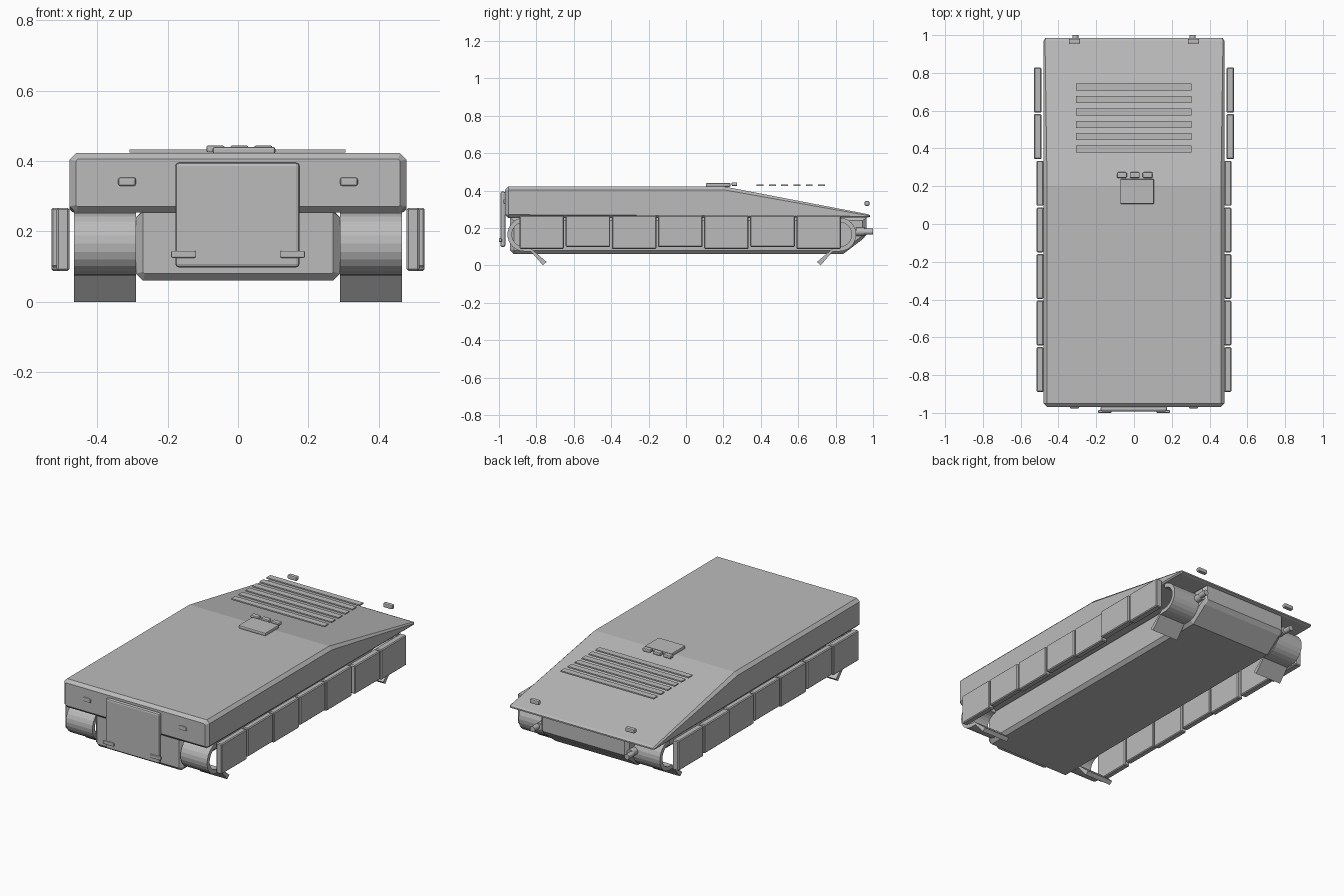
import bpy, bmesh, math
from mathutils import Vector

if "Cube" in bpy.data.objects:
    bpy.data.objects.remove(bpy.data.objects["Cube"])

grey = bpy.data.materials.new("hull_grey")
grey.diffuse_color = (0.5, 0.5, 0.5, 1)
grey.use_nodes = True
grey.node_tree.nodes["Principled BSDF"].inputs["Base Color"].default_value = grey.diffuse_color


def finish(name, bm):
    bmesh.ops.recalc_face_normals(bm, faces=bm.faces[:])
    mesh = bpy.data.meshes.new(name)
    bm.to_mesh(mesh)
    bm.free()
    mesh.materials.append(grey)
    obj = bpy.data.objects.new(name, mesh)
    bpy.context.collection.objects.link(obj)
    return obj


def box(name, x0, x1, y0, y1, z0, z1, bevel=0.0, segments=2):
    bm = bmesh.new()
    bmesh.ops.create_cube(bm, size=1)
    for v in bm.verts:
        v.co = Vector((x0 + (v.co.x + .5) * (x1 - x0),
                       y0 + (v.co.y + .5) * (y1 - y0),
                       z0 + (v.co.z + .5) * (z1 - z0)))
    if bevel:
        bmesh.ops.bevel(bm, geom=bm.edges[:], offset=bevel, segments=segments,
                        profile=.5, affect='EDGES')
    return finish(name, bm)


def chamfered_hull(name, stations):
    """Convex body through octagonal sections: y, half width, bottom, top, chamfer."""
    bm = bmesh.new()
    for y, w, b, t, c in stations:
        for s in (-1, 1):
            for x, z in ((w - c, b), (w, b + c), (w, t - c), (w - c, t)):
                bm.verts.new((s * x, y, z))
    res = bmesh.ops.convex_hull(bm, input=bm.verts[:])
    bmesh.ops.delete(bm, geom=[v for v in bm.verts if not v.link_faces], context='VERTS')
    bmesh.ops.dissolve_limit(bm, angle_limit=math.radians(1),
                             verts=bm.verts[:], edges=bm.edges[:])
    return finish(name, bm)


def track_band(name, side, end, cy):
    """Curved band around one end of a track, finishing in a kinked flap."""
    cz, r, thick = .165, .09, .024
    pairs = []
    for i in range(13):
        a = math.pi / 2 - math.pi * i / 12
        pairs.append([(q * math.cos(a), cz + q * math.sin(a)) for q in (r, r - thick)])
    pairs.append([(-.035, .075), (-.025, .099)])
    pairs.append([(-.10, 0.0), (-.12, .018)])
    bm = bmesh.new()
    rings = []
    for outer, inner in pairs:
        ring = []
        for x, (y, z) in ((.29, outer), (.465, outer), (.465, inner), (.29, inner)):
            ring.append(bm.verts.new((side * x, cy + end * y, z)))
        rings.append(ring)
    for a, b in zip(rings, rings[1:]):
        for k in range(4):
            bm.faces.new((a[k], a[(k + 1) % 4], b[(k + 1) % 4], b[k]))
    bm.faces.new(rings[0])
    bm.faces.new(rings[-1])
    return finish(name, bm)


def rod(name, x, y0, y1, z, r):
    bpy.ops.mesh.primitive_cylinder_add(vertices=16, radius=r, depth=y1 - y0,
                                        location=(x, (y0 + y1) / 2, z),
                                        rotation=(math.pi / 2, 0, 0))
    obj = bpy.context.object
    obj.name = name
    obj.data.materials.append(grey)
    bpy.ops.object.shade_smooth_by_angle()


# Upper body with sloping deck
chamfered_hull("upper_hull", [
    (-.968, .460, .270, .405, .005),
    (-.950, .478, .253, .422, .018),
    (.200, .478, .253, .422, .018),
    (.970, .478, .255, .274, .007),
    (.985, .470, .260, .268, .003)])

# Lower tub between the tracks
chamfered_hull("lower_hull", [
    (-.940, .270, .080, .260, .005),
    (-.920, .290, .060, .260, .020),
    (.840, .290, .060, .260, .020),
    (.945, .290, .140, .260, .020),
    (.965, .270, .165, .260, .005)])

# Track ends
for side in (-1, 1):
    track_band("track_band_rear", side, -1, -.865)
    track_band("track_band_front", side, 1, .82)

# Side skirts, seven plates per side, the last two set further out
for side in (-1, 1):
    for i in range(7):
        y0 = -.89 + i * .2467
        x0, x1 = (.479, .515) if i < 5 else (.490, .530)
        z0 = .088 if i % 2 == 0 else .098
        a, b = sorted((side * x0, side * x1))
        box("side_skirt", a, b, y0, y0 + .238, z0, .267, .005, 1)

# Door with hinges
box("door", -.178, .175, -.992, -.966, .098, .395, .010)
for x in (-.155, .155):
    box("door_hinge", x - .035, x + .035, -1.0, -.985, .125, .145, .004)

# Lamps, floating nose lamps and tow pins
for x in (-.315, .315):
    box("lamp", x - .025, x + .025, -.976, -.955, .329, .353, .006)
    box("nose_lamp", x - .03, x + .03, .955, .98, .318, .343, .006)
    rod("tow_pin", x * .985, .95, 1.0, .18, .016)
    rod("tow_pin_base", x * .95, .91, .955, .18, .022)

# Deck grille slats
for i in range(6):
    y = .378 + i * .0656
    box("grille_slat", -.308, .305, y, y + .037, .424, .432)

# Hatch and vision blocks
box("hatch", -.072, .106, .106, .238, .420, .440, .006)
for x in (-.064, .004, .072):
    box("vision_block", x - .026, x + .026, .244, .274, .424, .444, .006)
